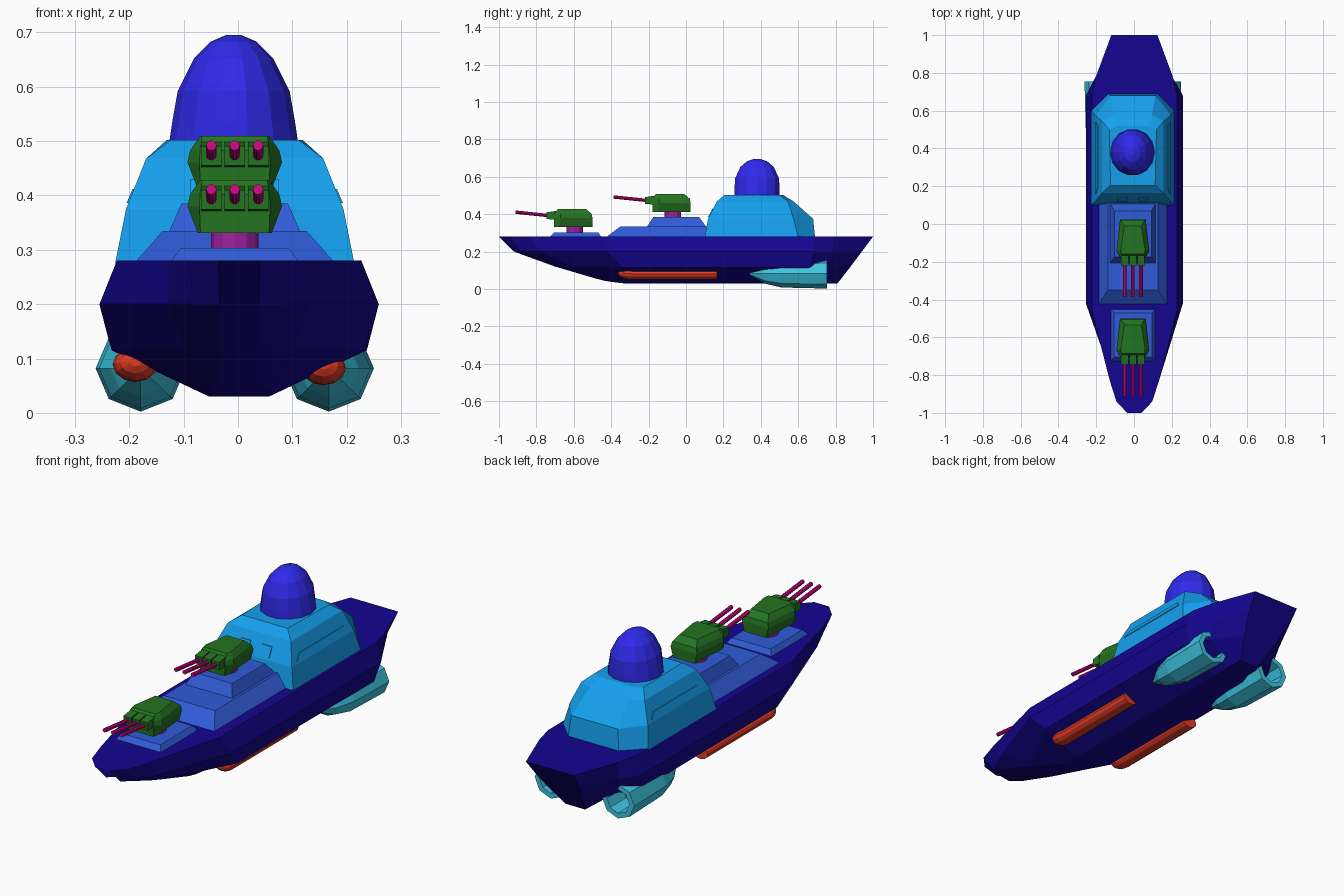
import bpy, bmesh, math

if "Cube" in bpy.data.objects:
    bpy.data.objects.remove(bpy.data.objects["Cube"])

CX = -0.006  # centre line of everything mounted on the hull


def material(name, rgb):
    m = bpy.data.materials.new(name)
    m.diffuse_color = (*[c ** 2.2 for c in rgb], 1)
    m.use_nodes = True
    m.node_tree.nodes["Principled BSDF"].inputs["Base Color"].default_value = m.diffuse_color
    return m


NAVY = material("navy", (0.105, 0.055, 0.56))
INDIGO = material("indigo", (0.20, 0.18, 0.92))
SKY = material("sky", (0.11, 0.62, 0.93))
BLUE = material("blue", (0.20, 0.36, 0.84))
GREEN = material("green", (0.16, 0.45, 0.15))
PURPLE = material("purple", (0.62, 0.15, 0.62))
PINK = material("pink", (0.85, 0.06, 0.53))
RED = material("red", (0.88, 0.24, 0.16))
TEAL = material("teal", (0.25, 0.77, 0.88))


def loft(name, rings, mat):
    """Skin a list of equal-length point rings and cap both ends."""
    bm = bmesh.new()
    vs = [[bm.verts.new(p) for p in r] for r in rings]
    n = len(vs[0])
    for a, b in zip(vs, vs[1:]):
        for i in range(n):
            j = (i + 1) % n
            bm.faces.new((a[i], a[j], b[j], b[i]))
    bm.faces.new(vs[0][::-1])
    bm.faces.new(vs[-1])
    bmesh.ops.recalc_face_normals(bm, faces=bm.faces)
    me = bpy.data.meshes.new(name)
    bm.to_mesh(me)
    bm.free()
    me.materials.append(mat)
    ob = bpy.data.objects.new(name, me)
    bpy.context.collection.objects.link(ob)
    return ob


def plan(half, z, dy=0):
    """Mirror half a plan outline (x, y) about the centre line at height z."""
    return ([(CX + x, y + dy, z) for x, y in half] +
            [(CX - x, y + dy, z) for x, y in reversed(half)])


def circle(c, rx, rz, n):
    """Ring in the xz plane."""
    return [(c[0] + rx * math.cos(2 * math.pi * i / n), c[1],
             c[2] + rz * math.sin(2 * math.pi * i / n)) for i in range(n)]


def flat_circle(c, rx, ry, n):
    """Ring in the xy plane."""
    return [(c[0] + rx * math.cos(2 * math.pi * i / n),
             c[1] + ry * math.sin(2 * math.pi * i / n), c[2]) for i in range(n)]


def block(name, y0, y1, z0, z1, w0, w1, in_front, in_back, mat):
    """Raised deck block with sloping sides."""
    return loft(name, [plan([(w0, y0), (w0, y1)], z0),
                       plan([(w1, y0 + in_front), (w1, y1 - in_back)], z1)], mat)


# Hull: stations from bow to stern, each deck edge, knuckle, chine, keel
stations = [
    [(.038, -1.0, .28), (.036, -.92, .20), (.034, -.70, .12), (.035, -.48, .055)],
    [(.095, -.94, .28), (.085, -.88, .20), (.07, -.66, .12), (.05, -.44, .045)],
    [(.13, -.83, .28), (.13, -.78, .20), (.10, -.60, .12), (.055, -.40, .038)],
    [(.225, -.46, .28), (.257, -.42, .20), (.232, -.34, .115), (.055, -.33, .03)],
    [(.225, .69, .28), (.257, .68, .20), (.235, .66, .115), (.055, .62, .03)],
    [(.20, .79, .28), (.20, .78, .20), (.17, .75, .12), (.055, .72, .03)],
    [(.122, 1.0, .28), (.11, .94, .20), (.085, .88, .12), (.05, .81, .03)],
]
loft("hull", [[(x + .002, y, z) for x, y, z in s] +
              [(.002 - x, y, z) for x, y, z in reversed(s)] for s in stations], NAVY)

# Stepped gun decks
block("front_gun_deck", -.73, -.45, .275, .303, .12, .10, .025, .02, BLUE)
block("rear_gun_deck_lower", -.43, .16, .275, .335, .185, .132, .08, 0, BLUE)
block("rear_gun_deck_upper", -.21, .11, .33, .385, .122, .098, .035, .04, BLUE)

# Superstructure: faceted house with a chamfered back
loft("superstructure", [
    plan([(.22, .10), (.22, .60), (.13, .69)], .275),
    plan([(.20, .118), (.20, .575), (.12, .68)], .375),
    plan([(.163, .165), (.163, .545), (.10, .575)], .468),
    plan([(.118, .205), (.125, .50), (.08, .52)], .502)], SKY)

# Bridge windows on the front and narrow panels on the sides
for s in (-1, 1):
    x = CX + s * .055
    loft("bridge_window", [
        [(x - .026, y, z), (x + .026, y, z), (x + .026, y + .02, z), (x - .026, y + .02, z)]
        for y, z in ((.118, .385), (.142, .43))], SKY)
    loft("side_panel", [
        [(CX + s * w, a, z), (CX + s * w, b, z),
         (CX + s * (w - .02), b, z), (CX + s * (w - .02), a, z)]
        for w, a, b, z in ((.199, .16, .54, .386), (.188, .19, .52, .412))], SKY)

# Radar dome
loft("dome", [flat_circle((CX - .002, .38, z), rx, ry, 14) for z, rx, ry in (
    (.48, .121, .124), (.535, .113, .124), (.592, .103, .120),
    (.652, .073, .092), (.683, .042, .055), (.695, .014, .018))], INDIGO)


# Turret with pedestal, three mantlets and three barrels
def turret(prefix, dy, dz):
    loft(prefix + "_turret_pedestal",
         [flat_circle((CX, -.595 + dy, z + dz), .044, .044, 12) for z in (.295, .345)], PURPLE)
    loft(prefix + "_turret_body", [plan(h, z + dz, dy) for h, z in (
        ([(.063, -.705), (.068, -.68), (.055, -.50)], .331),
        ([(.065, -.705), (.087, -.67), (.068, -.50)], .38),
        ([(.064, -.705), (.082, -.67), (.062, -.505)], .402),
        ([(.060, -.685), (.064, -.66), (.045, -.535)], .428))], GREEN)
    for i in (-1, 0, 1):
        x = CX + i * .043
        loft(prefix + "_gun_mantlet", [
            [(x - .019, y + dy, z0 + dz), (x + .019, y + dy, z0 + dz),
             (x + .019, y + dy, z1 + dz), (x - .019, y + dy, z1 + dz)]
            for y, z0, z1 in ((-.69, .37, .418), (-.745, .374, .41))], GREEN)
        loft(prefix + "_gun_barrel", [
            circle((x, y + dy, z + dz), .0095, .0095, 10)
            for y, z in ((-.72, .391), (-.912, .411))], PINK)


turret("front", 0, 0)
turret("rear", .525, .081)

# Engine pods: octagonal shells, hollow at the back
for s, side in ((-1, "left"), (1, "right")):
    c = (CX + s * .173, .082)
    loft(side + "_engine", [circle((c[0], y, c[1]), r, r * .96, 8) for y, r in (
        (.34, .008), (.42, .055), (.51, .077), (.755, .083),
        (.755, .058), (.64, .055))], TEAL)

# Torpedo tubes under the chine, with rounded noses lifted slightly
for x, lift, side in ((-.189, .006, "left"), (.157, 0, "right")):
    loft(side + "_torpedo", [circle((x, y, z + lift), r * 1.35, r, 12) for y, r, z in (
        (-.363, .008, .088), (-.355, .02, .087), (-.337, .028, .085),
        (-.31, .031, .083), (-.28, .029, .08), (.165, .029, .08))], RED)
